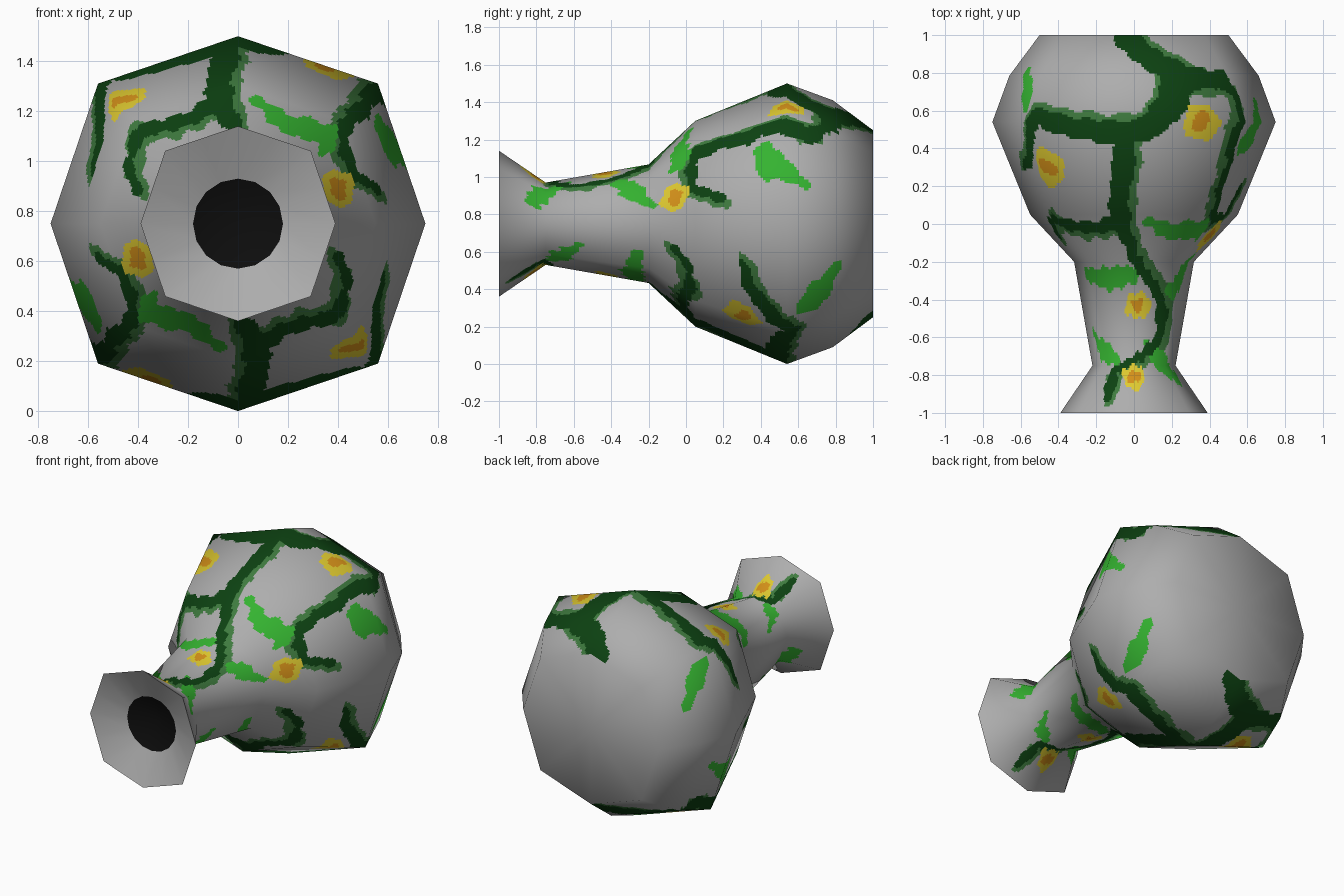
import bpy, math
from mathutils import Vector

if "Cube" in bpy.data.objects:
    bpy.data.objects.remove(bpy.data.objects["Cube"])

K = 0.747                       # corner factor of the slightly uneven octagon
CZ = 0.75                       # height of the vase axis
# profile along y: (y, radius)
PROFILE = [(-1, .39), (-.75, .22), (-.2, .317), (.05, .55), (.54, .75), (.785, .66), (1, .5)]
SUB = 36                        # cells per octagon side


def material(name, rgb):
    m = bpy.data.materials.new(name)
    m.diffuse_color = (*rgb, 1)
    m.use_nodes = True
    m.node_tree.nodes["Principled BSDF"].inputs["Base Color"].default_value = m.diffuse_color
    return m


GREY, DARK, MID, LEAF, YELLOW, ORANGE, BLACK = range(7)
MATS = [material("clay_grey", (.42, .42, .42)), material("dark_green", (.004, .055, .006)),
        material("mid_green", (.05, .20, .05)), material("leaf_green", (.035, .45, .03)),
        material("yellow", (.75, .60, .03)), material("orange", (.68, .29, .01)),
        material("black", (.004, .004, .004))]


def radius(y):
    for (y0, r0), (y1, r1) in zip(PROFILE, PROFILE[1:]):
        if y <= y1:
            return r0 + (r1 - r0) * (y - y0) / (y1 - y0)
    return PROFILE[-1][1]


def octagon(a):
    """Unit octagon point at side parameter a (0 = +x, 2 = top)."""
    def corner(i):
        f = K * math.sqrt(2) if i % 2 else 1
        return Vector((f * math.cos(i * math.pi / 4), f * math.sin(i * math.pi / 4)))
    i = math.floor(a)
    return corner(i).lerp(corner(i + 1), a - i)


# Map readings of the top and side views to (a, y, width) on the surface
def top(x, y, w=0):
    r, s = radius(y), abs(x)
    d = s / (K * r) if s < K * r else 1 + min(1, (s - K * r) / (r - K * r))
    return (2 - math.copysign(d, x), y, w)


def right(z, y, w=0):
    r = radius(y)
    return (z / (K * r) if z < K * r else 1 + min(1, (z - K * r) / (r - K * r)), y, w)


def left(z, y, w=0):
    return (4 - right(z, y)[0], y, w)


# Painted design of one half; the other half is the same turned by 180 degrees
VINES = [
    (1, [top(-.05, 1, .06), top(.08, .87, .06), top(.24, .79, .07)]),
    (-1, [top(.24, .77, .07), top(.45, .77, .05), top(.55, .66, .04), right(.53, .48, .05),
          right(.46, .3, .04), right(.39, .07, .035), right(.28, .02, .025),
          right(.19, .04, .025), right(.14, .2, .025)]),
    (-1, [top(.22, .77, .09), top(.22, .66, .08), top(.07, .5, .06), top(-.13, .48, .06),
          top(-.37, .52, .055), top(-.52, .57, .04), left(.52, .48, .05),
          left(.37, .36, .04), left(.22, .3, .025)]),
    (1, [top(-.05, .46, .06), top(-.05, .33, .06), top(-.08, .13, .06), top(-.07, 0, .05),
         top(-.01, -.15, .03), top(.04, -.24, .03), top(.12, -.35, .03), top(.15, -.48, .03),
         top(.13, -.61, .03), top(.03, -.71, .025), top(-.1, -.78, .025), top(-.14, -.91, .025)]),
    (1, [top(-.1, 0, .035), top(-.26, -.02, .03), top(-.41, .02, .03), left(.36, .02, .025),
         left(.25, .02, .025), left(.13, -.06, .02)]),
]
LEAVES = [
    [top(-.25, -.27, .03), top(-.13, -.29, .06), top(-.02, -.27, .05)],
    [left(.16, -.25, .03), top(-.22, -.28, .04)],
    [top(-.21, -.58, .02), top(-.16, -.68, .055), top(-.1, -.72, .03)],
    [right(.13, -.81, .045), right(.17, -.74, .05), right(.22, -.63, .02)],
    [right(.22, -.36, .04), right(.18, -.29, .055), right(.09, -.18, .02)],
    [right(.38, .42, .06), right(.31, .46, .075), right(.2, .64, .02)],
    [top(.06, .02, .015), top(.18, -.04, .045), top(.36, -.03, .05), right(.38, -.02, .04),
     right(.3, -.06, .02)],
    [left(.46, .62, .03), left(.38, .7, .07), left(.22, .81, .025)],
]
FLOWERS = [(top(.36, .54), .1), (top(-.46, .3), .095), (top(.02, -.43), .07),
           (top(0, -.81), .065), (right(.14, -.06), .075)]


def strokes():
    for kind, lines in ((DARK, VINES), (LEAF, [(0, p) for p in LEAVES])):
        for side, pts in lines:
            for p, q in zip(pts, pts[1:]):
                yield kind, side, p, q


STROKES = list(strokes())


def paint(a, y):
    """Colour of the surface at side parameter a and length y."""
    a %= 4
    width = radius(y) * math.hypot(K, 1 - K)
    wob = .008 * math.sin(a * 23 + y * 31) + .006 * math.sin(y * 57 - a * 17)
    for (fa, fy, _), r in FLOWERS:
        d = math.hypot((a - fa) * width, y - fy) + wob
        if d < r:
            return ORANGE if d < r * .5 else YELLOW
    found = GREY
    for kind, side, p, q in STROKES:
        if not min(p[1], q[1]) - .15 < y < max(p[1], q[1]) + .15:
            continue
        dx, dy = -(q[0] - p[0]) * width, q[1] - p[1]
        px, py = -(a - p[0]) * width, y - p[1]
        t = max(0, min(1, (px * dx + py * dy) / (dx * dx + dy * dy + 1e-9)))
        d = math.hypot(px - t * dx, py - t * dy) + wob
        w = p[2] + (q[2] - p[2]) * t
        if d < w:
            if kind == DARK:
                return DARK
            found = LEAF
        elif found == GREY and side * (dx * py - dy * px) > 0 and d < w + .035:
            found = MID
    return found


def build(name, verts, faces, colours, normals=None):
    me = bpy.data.meshes.new(name)
    me.from_pydata(verts, [], faces)
    for m in MATS:
        me.materials.append(m)
    me.polygons.foreach_set("material_index", colours)
    me.polygons.foreach_set("use_smooth", [True] * len(faces))
    me.update()
    if normals:                 # soft shading over the coarse octagon
        me.normals_split_custom_set_from_vertices(normals)
    ob = bpy.data.objects.new(name, me)
    bpy.context.collection.objects.link(ob)
    return ob


# Profile slopes averaged at each ring, for the soft shading
seg = [Vector((y1 - y0, r0 - r1)).normalized() for (y0, r0), (y1, r1) in zip(PROFILE, PROFILE[1:])]
seg_ends = [seg[0]] + seg + [Vector((0, 1))]
slope = [(seg_ends[i] + seg_ends[i + 1]).normalized() for i in range(len(PROFILE))]

# Vase body
rows = []
for i, ((y0, r0), (y1, r1)) in enumerate(zip(PROFILE, PROFILE[1:])):
    n = max(1, round(math.hypot(y1 - y0, r1 - r0) / .014))
    rows += [(y0 + (y1 - y0) * j / n, r0 + (r1 - r0) * j / n, slope[i].lerp(slope[i + 1], j / n))
             for j in range(n)]
rows.append((*PROFILE[-1], slope[-1]))
N = 8 * SUB
ring = [octagon(i / SUB) for i in range(N)]
verts, normals, faces, colours = [], [], [], []
for y, r, s in rows:
    for p in ring:
        d = p.normalized()
        verts.append((p.x * r, y, CZ + p.y * r))
        normals.append(Vector((d.x * s.x, s.y, d.y * s.x)).normalized())
for j in range(len(rows) - 1):
    for i in range(N):
        k = (i + 1) % N
        faces.append((j * N + i, (j + 1) * N + i, (j + 1) * N + k, j * N + k))
        colours.append(paint((i + .5) / SUB, (rows[j][0] + rows[j + 1][0]) / 2))
# flat closed base
verts.append((0, 1, CZ))
normals.append(Vector((0, 1, 0)))
last = (len(rows) - 1) * N
for i in range(N):
    faces.append((last + i, len(verts) - 1, last + (i + 1) % N))
    colours.append(GREY)
build("vase_body", verts, faces, colours, normals)

# Mouth: shallow funnel and dark opening
M = 16
verts = [(.39 * p.x, -1, CZ + .39 * p.y) for p in (octagon(i / 2) for i in range(M))]
verts += [(.18 * math.cos(i * math.tau / M), -.91, CZ + .18 * math.sin(i * math.tau / M)) for i in range(M)]
verts.append((0, -.84, CZ))
faces = [(i, (i + 1) % M, M + (i + 1) % M, M + i) for i in range(M)]
faces += [(M + i, M + (i + 1) % M, 2 * M) for i in range(M)]
build("vase_mouth", verts, faces, [GREY] * M + [BLACK] * M)
